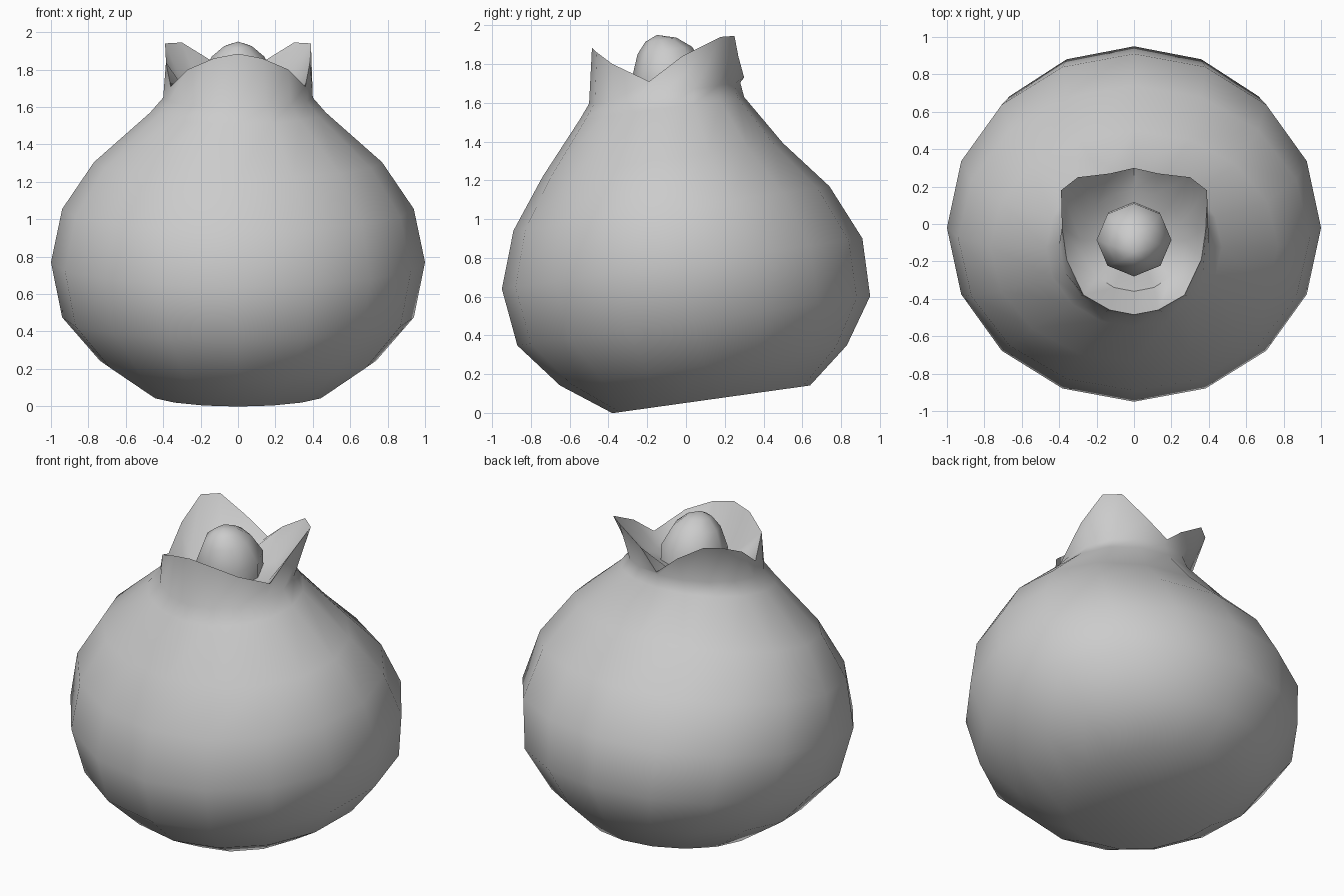
import bpy, bmesh, math

if "Cube" in bpy.data.objects:
    bpy.data.objects.remove(bpy.data.objects["Cube"])

SEG = 16


def ring(cy, cz, rx, ry, slope=0.14, n=SEG):
    """Elliptical ring starting at the front, tilted up towards the back."""
    pts = []
    for k in range(n):
        a = 2 * math.pi * k / n
        y = -ry * math.cos(a)
        pts.append((rx * math.sin(a), cy + y, cz + slope * y))
    return pts


def loft(name, rings, start, end, angle):
    """Skin a stack of rings and close both ends with fans."""
    bm = bmesh.new()
    loops = [[bm.verts.new(p) for p in r] for r in rings]
    n = len(loops[0])
    for a, b in zip(loops, loops[1:]):
        for i in range(n):
            j = (i + 1) % n
            bm.faces.new((a[i], a[j], b[j], b[i]))
    for loop, tip in ((loops[0], start), (loops[-1], end)):
        v = bm.verts.new(tip)
        for i in range(n):
            bm.faces.new((loop[i], loop[(i + 1) % n], v))
    bmesh.ops.recalc_face_normals(bm, faces=bm.faces)
    mesh = bpy.data.meshes.new(name)
    bm.to_mesh(mesh)
    bm.free()
    ob = bpy.data.objects.new(name, mesh)
    bpy.context.collection.objects.link(ob)
    bpy.ops.object.select_all(action='DESELECT')
    ob.select_set(True)
    bpy.context.view_layer.objects.active = ob
    bpy.ops.object.shade_smooth_by_angle(angle=math.radians(angle))
    return ob


# Round fruit body leaning forward: centre y, centre z, half width, half depth
body = [ring(*p) for p in (
    (0.13, 0.07, 0.48, 0.51),
    (0.09, 0.245, 0.74, 0.74),
    (0.04, 0.475, 0.94, 0.91),
    (-0.02, 0.77, 1.0, 0.93),
    (-0.075, 1.055, 0.94, 0.815),
    (-0.12, 1.305, 0.77, 0.62),
    (-0.125, 1.57, 0.47, 0.425),
    (-0.11, 1.65, 0.40, 0.39),
)]

# Three-petal crown rim, right half from front to back, then mirrored
half = [(0, -0.485, 1.885), (0.13, -0.46, 1.86), (0.27, -0.38, 1.80),
        (0.36, -0.19, 1.71), (0.385, -0.02, 1.84), (0.39, 0.18, 1.94),
        (0.30, 0.25, 1.945), (0.13, 0.27, 1.84), (0, 0.30, 1.73)]
rim = half + [(-x, y, z) for x, y, z in half[-2:0:-1]]

# Hollow inside of the crown
inner = [ring(-0.09, 1.67, 0.28, 0.27)]
loft("fruit_body_and_crown", body + [rim] + inner,
     (0, 0.13, 0.07), (0, -0.09, 1.63), 52)

# Small dome sitting inside the crown
dome = [ring(*p, n=8) for p in (
    (-0.07, 1.60, 0.19, 0.19),
    (-0.085, 1.75, 0.20, 0.195),
    (-0.11, 1.87, 0.14, 0.14),
    (-0.13, 1.925, 0.075, 0.08),
)]
loft("crown_dome", dome, (0, -0.07, 1.60), (0, -0.15, 1.95), 52)
